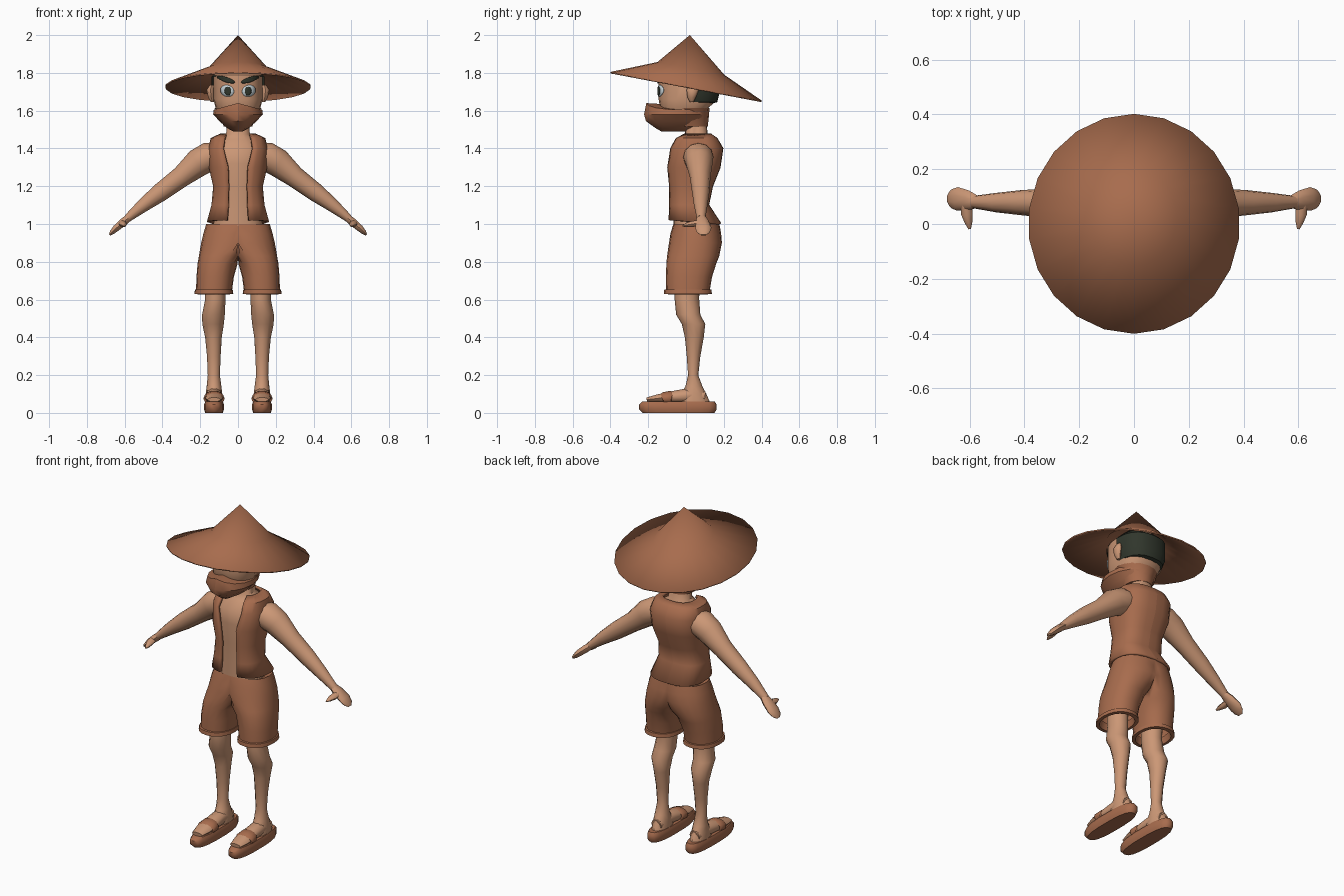
import bpy, bmesh, math
from mathutils import Vector


def material(name, rgb):
    m = bpy.data.materials.new(name)
    m.diffuse_color = (*rgb, 1)
    return m


SKIN = material("skin", (0.60, 0.31, 0.18))
CLOTH = material("brown cloth", (0.39, 0.15, 0.075))
HAIR = material("dark hair", (0.03, 0.037, 0.025))
WHITE = material("eye white", (0.56, 0.64, 0.67))


def finish(name, bm, mat, mirror=False, thick=0, angle=45):
    bmesh.ops.remove_doubles(bm, verts=bm.verts[:], dist=1e-5)
    bmesh.ops.recalc_face_normals(bm, faces=bm.faces[:])
    me = bpy.data.meshes.new(name)
    bm.to_mesh(me)
    bm.free()
    me.materials.append(mat)
    me.shade_smooth()
    me.set_sharp_from_angle(angle=math.radians(angle))
    ob = bpy.data.objects.new(name, me)
    bpy.context.collection.objects.link(ob)
    if thick:
        mod = ob.modifiers.new("thickness", 'SOLIDIFY')
        mod.thickness, mod.offset = thick, 0
    if mirror:
        ob.modifiers.new("mirror", 'MIRROR')
    return ob


def power(v, p):
    return math.copysign(abs(v) ** p, v) if abs(v) > 1e-6 else 0.0


def skin_rows(bm, rows, closed, caps):
    n = len(rows[0])
    for a, b in zip(rows, rows[1:]):
        for i in range(n if closed else n - 1):
            j = (i + 1) % n
            bm.faces.new((a[i], a[j], b[j], b[i]))
    if caps:
        bm.faces.new(rows[0])
        bm.faces.new(rows[-1])


def loft(name, rings, mat, n=14, p=1.0, caps=True, warp=None, drop=None, **kw):
    """Stack of level rings (x, y, z, rx, ry); first point of each faces front."""
    bm = bmesh.new()
    rows = []
    for x, y, z, rx, ry in rings:
        row = []
        for i in range(n):
            a = 2 * math.pi * i / n
            co = Vector((x + rx * power(math.sin(a), p), y - ry * power(math.cos(a), p), z))
            row.append(bm.verts.new(warp(co) if warp else co))
        rows.append(row)
    skin_rows(bm, rows, True, caps)
    if drop:
        dead = [f for f in bm.faces if drop(f)]
        bmesh.ops.delete(bm, geom=dead, context='FACES')
    return finish(name, bm, mat, **kw)


def tube(name, pts, mat, side, n=10, **kw):
    """Tube along a path of (x, y, z, radius across, radius along side axis)."""
    bm = bmesh.new()
    rows = []
    c = [Vector(q[:3]) for q in pts]
    for k, q in enumerate(pts):
        t = (c[min(k + 1, len(c) - 1)] - c[max(k - 1, 0)]).normalized()
        up = t.cross(Vector(side)).normalized()
        s = up.cross(t)
        rows.append([bm.verts.new(c[k] + up * q[3] * math.sin(a) + s * q[4] * math.cos(a))
                     for a in (2 * math.pi * i / n for i in range(n))])
    skin_rows(bm, rows, True, True)
    return finish(name, bm, mat, mirror=True, **kw)


# Straw hat, tilted down at the back
def tilt(co):
    return Vector((co.x, co.y, co.z - 0.19 * co.y))


loft("hat", [(0, 0, 1.725, .385, .4), (0, .025, 1.825, .155, .175), (0, .02, 2.0, 0, 0)],
     CLOTH, n=22, caps=False, warp=tilt, thick=.008)

# Head, hair and ears
loft("head", [(0, .0, 1.52, .06, .08), (0, -.015, 1.6, .115, .12), (0, .01, 1.66, .13, .155),
              (0, .01, 1.79, .13, .155), (0, .02, 1.84, .08, .09)], SKIN, n=20, p=.8)
loft("hair", [(0, .02, 1.635, .09, .11), (0, .02, 1.645, .125, .145), (0, .02, 1.69, .141, .157),
              (0, .02, 1.78, .141, .155), (0, .02, 1.83, .09, .1)], HAIR, n=20, p=.8,
     drop=lambda f: f.calc_center_median().y < 0.03 and f.calc_center_median().z < 1.74
     or f.calc_center_median().y < -.07)
loft("ear", [(.135, .03, 1.645, .008, .01), (.142, .03, 1.67, .016, .022),
             (.146, .035, 1.71, .02, .032), (.14, .035, 1.735, .01, .018)],
     SKIN, n=8, mirror=True)


# Eyes and brows as thin plates following the face
def plate(name, cx, cz, rx, rz, slope, off, mat):
    bm = bmesh.new()
    rows = []
    for r in (0, .5, 1):
        row = []
        for i in range(16):
            a = 2 * math.pi * i / 16
            dx = rx * r * math.cos(a)
            x = cx + dx
            s = (x / .13) ** 1.25
            y = .01 - .155 * (1 - s * s) ** .4
            row.append(bm.verts.new((x, y - off, cz + slope * dx + rz * r * math.sin(a))))
        rows.append(row)
    bm_faces = rows
    skin_rows(bm, bm_faces, True, False)
    finish(name, bm, mat, mirror=True, thick=.003)


plate("eye", .057, 1.705, .036, .031, .1, .004, WHITE)
plate("pupil", .054, 1.703, .017, .024, 0, .008, HAIR)
plate("brow", .063, 1.764, .047, .014, .3, .006, HAIR)


# Face scarf with a pointed front
def scarf_point(co):
    f = max(0, 1 - abs(co.x) / .13) if co.y < -.05 else 0
    if co.z > 1.59:
        co.z += .035 * f
    return co


loft("face_scarf", [(0, -.02, 1.6, .10, .105), (0, -.045, 1.605, .128, .165),
                    (0, -.05, 1.58, .132, .172), (0, -.05, 1.545, .098, .162),
                    (0, -.03, 1.51, .062, .135), (0, -.05, 1.49, .025, .08)],
     CLOTH, n=16, warp=scarf_point, angle=30)
loft("scarf_band", [(0, .03, 1.515, .06, .07), (0, .03, 1.515, .075, .085),
                    (0, .02, 1.56, .09, .1), (0, .01, 1.615, .125, .115),
                    (0, .01, 1.615, .105, .09)], CLOTH, n=16, caps=False)

# Neck and torso
loft("torso", [(0, .045, .95, .14, .11), (0, .02, 1.08, .118, .086), (0, .025, 1.2, .11, .094),
               (0, .04, 1.32, .13, .118), (0, .05, 1.4, .135, .12), (0, .055, 1.45, .095, .078),
               (0, .055, 1.475, .064, .06), (0, .05, 1.56, .056, .056)], SKIN, n=18, p=.85)

# Open vest: half of it from front edge round to the spine, then mirrored
bm = bmesh.new()
rows = []
for z, edge, w, yf, yb in ((1.0, .055, .157, -.088, .18), (1.1, .05, .133, -.084, .115),
                           (1.2, .048, .124, -.085, .135), (1.3, .052, .147, -.095, .175),
                           (1.4, .077, .15, -.085, .19), (1.45, .07, .138, -.055, .16),
                           (1.472, .062, .09, -.015, .128)):
    t0 = math.asin((edge / w) ** (1 / .75))
    row = []
    for i in range(13):
        t = t0 + (math.pi - t0) * i / 12
        y = (yf + yb) / 2 - (yb - yf) / 2 * power(math.cos(t), .75)
        lift = .02 * (yb - y) / (yb - yf) if z == 1.0 else 0
        row.append(bm.verts.new((w * power(math.sin(t), .75) if i < 12 else 0, y, z + lift)))
    rows.append(row)
skin_rows(bm, rows, False, False)
finish("vest", bm, CLOTH, mirror=True, thick=.016)

# Arms, hands and thumbs
tube("arm", [(.12, .065, 1.36, .07, .078), (.155, .065, 1.355, .078, .08),
             (.21, .07, 1.325, .075, .072), (.30, .075, 1.25, .056, .055),
             (.41, .078, 1.168, .049, .046), (.5, .078, 1.1, .036, .036),
             (.585, .08, 1.03, .021, .023)], SKIN, (0, 1, 0), n=12)
tube("hand", [(.57, .08, 1.04, .02, .022), (.605, .086, 1.012, .022, .036),
              (.645, .092, .978, .019, .043), (.668, .092, .955, .013, .034),
              (.68, .092, .942, .005, .015)], SKIN, (0, 1, 0))
tube("thumb", [(.612, .075, 1.008, .014, .02), (.61, .035, 1.0, .016, .021),
               (.604, .005, .995, .012, .014), (.6, -.018, .99, .004, .005)],
     SKIN, (1, 0, 0), n=8)


# Shorts: one leg clipped at the middle, then mirrored
def clip(co):
    co.x = max(0, co.x)
    return co


loft("shorts", [(0, .055, .985, .13, .1), (0, .055, 1.0, .168, .122), (.015, .052, .95, .168, .134),
                (.03, .05, .9, .165, .14), (.085, .038, .83, .122, .138),
                (.108, .028, .79, .106, .132), (.121, .016, .72, .099, .122),
                (.127, .01, .645, .095, .115)], CLOTH, n=20, p=.9, caps=False, warp=clip,
     drop=lambda f: all(v.co.x < 1e-6 for v in f.verts), mirror=True)
loft("cuff", [(.128, .01, .655, .09, .11), (.128, .01, .652, .1, .125), (.128, .01, .63, .103, .127),
              (.128, .01, .628, .085, .105), (.128, .01, .67, .078, .095)],
     CLOTH, n=20, p=.9, caps=False, mirror=True)

# Legs with knee and calf
loft("leg", [(.122, .005, .72, .058, .066), (.12, .005, .6, .054, .065),
             (.13, .012, .52, .06, .064), (.132, .04, .47, .057, .062),
             (.13, .044, .4, .044, .05), (.128, .04, .3, .036, .036),
             (.128, .038, .2, .032, .027), (.127, .042, .14, .039, .045),
             (.127, .04, .1, .044, .068), (.127, .04, .06, .044, .085)],
     SKIN, n=12, mirror=True)

# Feet on sandals with a strap
tube("foot", [(.127, .1, .085, .03, .033), (.127, .03, .095, .042, .043),
              (.127, -.06, .085, .034, .046), (.127, -.15, .077, .022, .048),
              (.127, -.208, .07, .012, .034)], SKIN, (1, 0, 0))
tube("strap", [(.127, -.075, .078, .034, .05), (.127, -.08, .079, .039, .054),
               (.127, -.12, .076, .034, .056), (.127, -.125, .074, .029, .052)],
     CLOTH, (1, 0, 0), n=14)
loft("sandal_sole", [(.127, -.04, 0, .047, .19), (.127, -.043, .018, .053, .205),
                     (.127, -.043, .045, .053, .205), (.127, -.04, .06, .047, .192)],
     CLOTH, n=18, p=.75, mirror=True)
